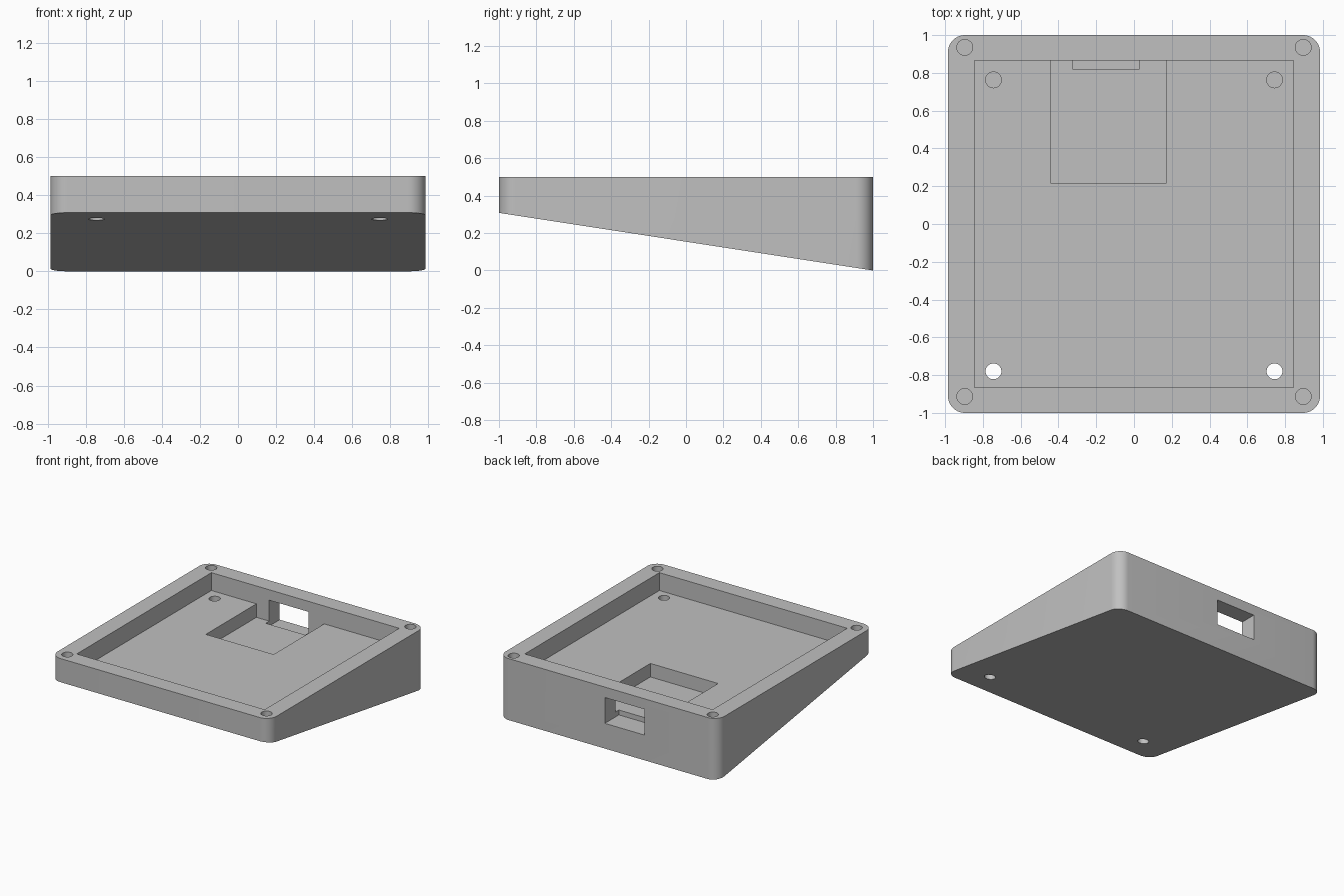
import bpy, bmesh, math

cube = bpy.data.objects.get("Cube")
if cube:
    bpy.data.objects.remove(cube, do_unlink=True)

TOP, FLOOR, POCKET = 0.5, 0.355, 0.245
HALF_X, HALF_Y, FRONT_BOTTOM = 0.985, 1.0, 0.308

grey = bpy.data.materials.new("plain_grey")
grey.use_nodes = True
color = (0.53, 0.53, 0.53, 1)
grey.diffuse_color = color
grey.node_tree.nodes["Principled BSDF"].inputs["Base Color"].default_value = color


def make_object(name, bm):
    mesh = bpy.data.meshes.new(name)
    bm.to_mesh(mesh)
    bm.free()
    mesh.materials.append(grey)
    obj = bpy.data.objects.new(name, mesh)
    bpy.context.collection.objects.link(obj)
    return obj


def box_mesh(x0, x1, y0, y1, z0, z1):
    bm = bmesh.new()
    bmesh.ops.create_cube(bm, size=1)
    for v in bm.verts:
        v.co.x = x1 if v.co.x > 0 else x0
        v.co.y = y1 if v.co.y > 0 else y0
        v.co.z = z1 if v.co.z > 0 else z0
    return bm


def cut(name, bm):
    """Subtract a temporary solid from the case."""
    cutter = make_object(name, bm)
    cutter.hide_render = True
    bpy.context.view_layer.objects.active = case
    mod = case.modifiers.new(name, "BOOLEAN")
    mod.operation = "DIFFERENCE"
    mod.solver = "EXACT"
    mod.object = cutter
    bpy.ops.object.modifier_apply(modifier=name)
    bpy.data.objects.remove(cutter, do_unlink=True)


def drill(name, x, y, z0, z1, radius=0.042):
    bm = bmesh.new()
    bmesh.ops.create_cone(bm, cap_ends=True, segments=32, radius1=radius,
                          radius2=radius, depth=z1 - z0)
    bmesh.ops.translate(bm, verts=bm.verts, vec=(x, y, (z0 + z1) / 2))
    cut(name, bm)


# Wedge body: rounded upright corners and a sloping underside
bm = box_mesh(-HALF_X, HALF_X, -HALF_Y, HALF_Y, 0, TOP)
upright = [e for e in bm.edges if abs(e.verts[0].co.z - e.verts[1].co.z) > 0.1]
bmesh.ops.bevel(bm, geom=upright, offset=0.09, segments=10, profile=0.5,
                affect="EDGES")
for v in bm.verts:
    if v.co.z < TOP / 2:
        v.co.z = FRONT_BOTTOM * (HALF_Y - v.co.y) / 2
case = make_object("wedge_case", bm)

# Main tray, deeper pocket and rear port opening
cut("tray", box_mesh(-0.845, 0.845, -0.865, 0.865, FLOOR, 0.7))
cut("pocket", box_mesh(-0.44, 0.17, 0.215, 0.865, POCKET, 0.45))
cut("port", box_mesh(-0.325, 0.03, 0.82, 1.1, 0.205, 0.415))

# Rim screw holes and floor holes
for side in (-1, 1):
    for y in (-0.913, 0.935):
        drill("rim_hole", side * 0.896, y, TOP - 0.15, 0.6)
    for y in (-0.78, 0.763):
        drill("floor_hole", side * 0.744, y, FLOOR - 0.13, 0.45)

# Smooth the round surfaces, keep the edges crisp
bpy.ops.object.select_all(action="DESELECT")
case.select_set(True)
bpy.context.view_layer.objects.active = case
bpy.ops.object.shade_smooth_by_angle(angle=math.radians(30))
